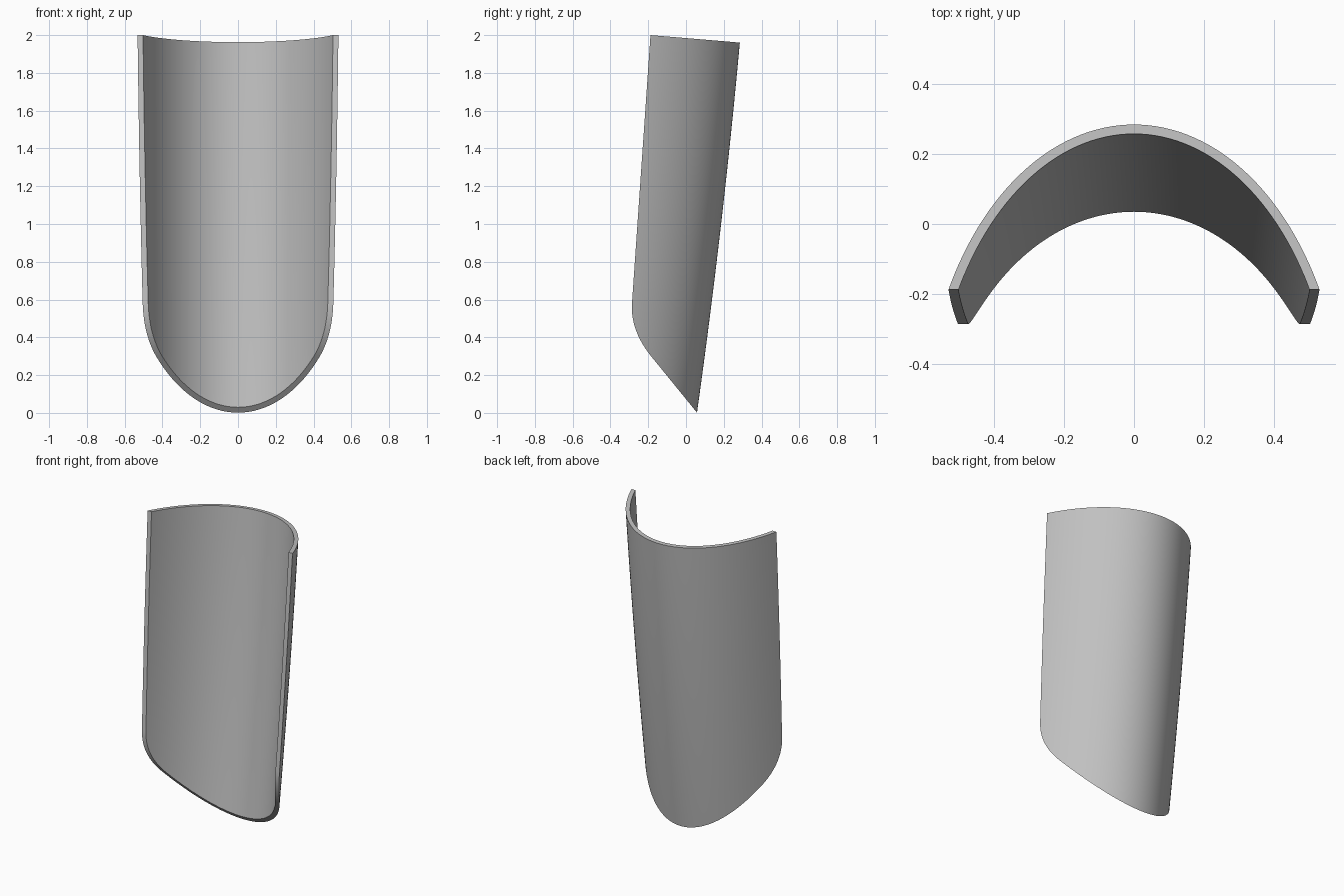
import bpy, bmesh, math
from mathutils import Vector

cube = bpy.data.objects.get("Cube")
if cube:
    bpy.data.objects.remove(cube, do_unlink=True)

THICK = 0.027
ARC_STEPS, RISE_STEPS = 72, 24
A, B = 0.6025, 0.9          # half axes of the elliptical cross-section


def make_object(name, bm):
    bmesh.ops.recalc_face_normals(bm, faces=bm.faces)
    mesh = bpy.data.meshes.new(name)
    bm.to_mesh(mesh)
    bm.free()
    obj = bpy.data.objects.new(name, mesh)
    bpy.context.collection.objects.link(obj)
    return obj


def back_line(z):
    """Gently bowed line of the back, as y at height z."""
    t = z / 1.96
    return 0.058 + 0.227 * t + 0.048 * t * (1 - t)


def section(z):
    """Closed outline of the curved wall at height z: outer arc, then inner."""
    a = A * (0.985 + 0.0075 * z)
    outer, inner = [], []
    for i in range(ARC_STEPS + 1):
        ang = math.radians(-75 + 150 * i / ARC_STEPS)
        p = Vector((a * math.sin(ang), B * math.cos(ang)))
        n = Vector((p.x / a ** 2, p.y / B ** 2)).normalized()
        shift = Vector((0, back_line(z) - B))
        outer.append(p + shift)
        inner.append(p - n * THICK + shift)
    return outer + inner[::-1]


# Curved wall, swept upwards and left oversize for trimming
bm = bmesh.new()
rings = []
for k in range(RISE_STEPS + 1):
    z = -0.2 + 2.4 * k / RISE_STEPS
    rings.append([bm.verts.new((p.x, p.y, z)) for p in section(z)])
count = len(rings[0])
for low, high in zip(rings, rings[1:]):
    for i in range(count):
        j = (i + 1) % count
        bm.faces.new((low[i], low[j], high[j], high[i]))
half = count // 2
for ring in (rings[0], rings[-1]):
    for i in range(half - 1):
        bm.faces.new((ring[i], ring[i + 1], ring[-2 - i], ring[-1 - i]))
shell = make_object("curved_shell", bm)

# Side outline that trims the wall: sloped foot, rounded corner, tilted top
p0, p1, p2 = Vector((-0.175, 0.288)), Vector((-0.295, 0.43)), Vector((-0.286, 0.58))
outline = [Vector((0.2, -0.173))]
for i in range(17):
    t = i / 16
    outline.append(p0 * (1 - t) ** 2 + p1 * 2 * t * (1 - t) + p2 * t ** 2)
outline += [Vector((-0.188, 2.0)), Vector((0.6, 1.934)), Vector((0.6, -0.173))]
bm = bmesh.new()
side = bm.faces.new([bm.verts.new((-1, p.x, p.y)) for p in outline])
grown = bmesh.ops.extrude_face_region(bm, geom=[side])
bmesh.ops.translate(bm, vec=(2, 0, 0),
                    verts=[v for v in grown["geom"] if isinstance(v, bmesh.types.BMVert)])
cutter = make_object("side_cutter", bm)
cutter.hide_render = True

trim = shell.modifiers.new("trim", "BOOLEAN")
trim.operation = "INTERSECT"
trim.solver = "EXACT"
trim.object = cutter
bpy.ops.object.select_all(action="DESELECT")
bpy.context.view_layer.objects.active = shell
shell.select_set(True)
bpy.ops.object.modifier_apply(modifier=trim.name)
bpy.data.objects.remove(cutter, do_unlink=True)

# Plain grey finish, smooth with crisp rims
grey = bpy.data.materials.new("plain_grey")
grey.use_nodes = True
colour = (0.53, 0.53, 0.53, 1)
grey.diffuse_color = colour
grey.node_tree.nodes["Principled BSDF"].inputs["Base Color"].default_value = colour
shell.data.materials.clear()
shell.data.materials.append(grey)
bpy.ops.object.shade_smooth_by_angle(angle=math.radians(30))
